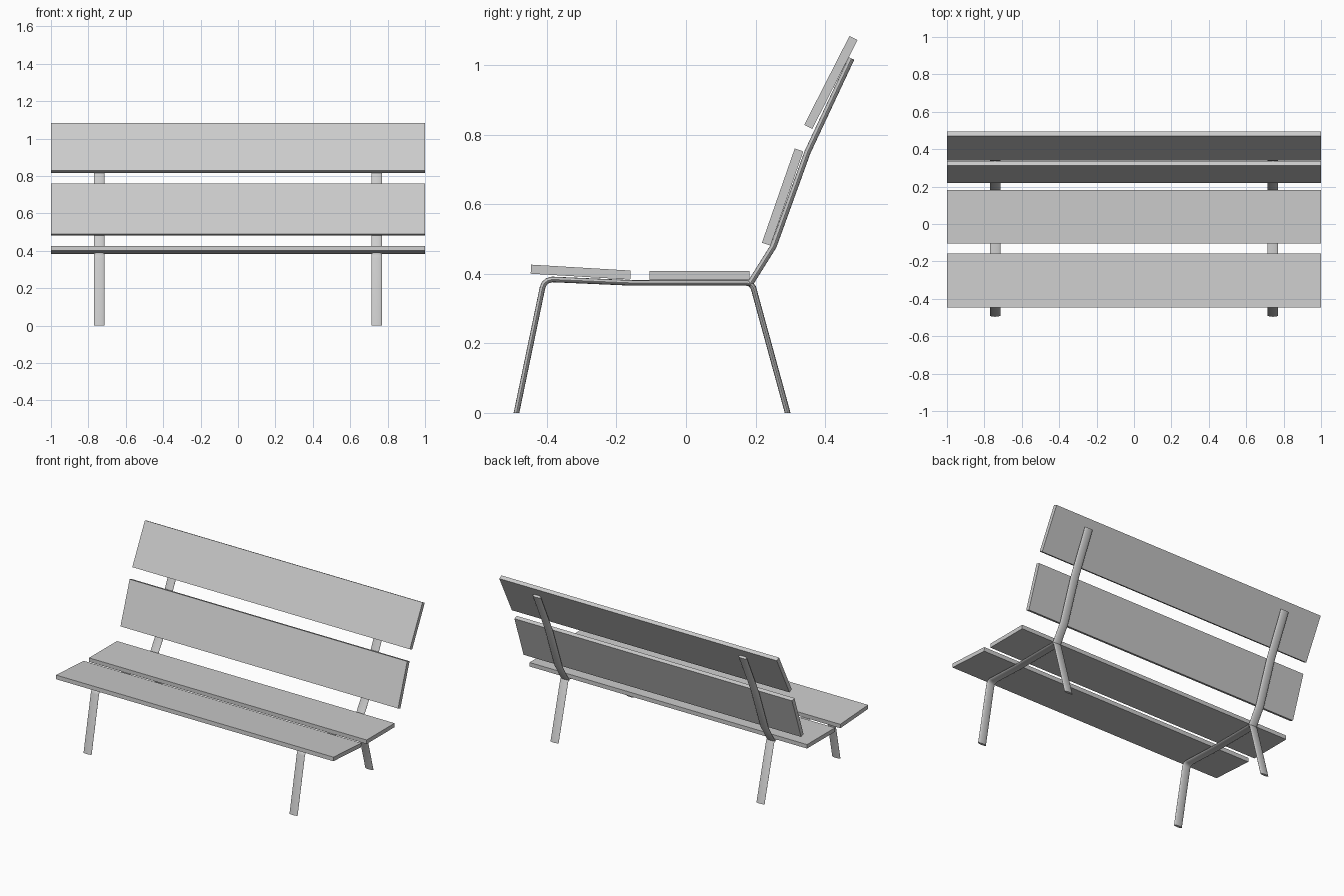
import bpy, bmesh, math
from mathutils import Vector

old = bpy.data.objects.get("Cube")
if old:
    bpy.data.objects.remove(old, do_unlink=True)

grey = bpy.data.materials.new("plain grey")
grey.use_nodes = True
colour = (0.6, 0.6, 0.6, 1)
grey.diffuse_color = colour
grey.node_tree.nodes["Principled BSDF"].inputs["Base Color"].default_value = colour


def finish(name, bm):
    bmesh.ops.recalc_face_normals(bm, faces=bm.faces)
    mesh = bpy.data.meshes.new(name)
    bm.to_mesh(mesh)
    bm.free()
    mesh.materials.append(grey)
    obj = bpy.data.objects.new(name, mesh)
    bpy.context.collection.objects.link(obj)
    return obj


def plank(name, y, z, length, angle):
    """Full-width board, tilted about x."""
    bm = bmesh.new()
    bmesh.ops.create_cube(bm, size=1)
    bmesh.ops.scale(bm, vec=(2, length, 0.026), verts=bm.verts)
    obj = finish(name, bm)
    obj.location = (0, y, z)
    obj.rotation_euler.x = math.radians(angle)


def bar(name, x, path, thick, width=0.058, sides=20):
    """Flattened oval tube swept along a (y, z) path with mitred bends."""
    pts = [Vector(p) for p in path]
    bm = bmesh.new()
    rings = []
    for i, p in enumerate(pts):
        a = (p - pts[i - 1]).normalized() if i else (pts[1] - p).normalized()
        b = (pts[i + 1] - p).normalized() if i < len(pts) - 1 else a
        t = (a + b).normalized()
        n = Vector((-t.y, t.x)) / max(t.dot(a), 0.5)
        ring = []
        for k in range(sides):
            ang = math.tau * k / sides
            q = p + n * math.sin(ang) * thick / 2
            ring.append(bm.verts.new((x + math.cos(ang) * width / 2, q.x, q.y)))
        rings.append(ring)
    for r, s in zip(rings, rings[1:]):
        for k in range(sides):
            j = (k + 1) % sides
            bm.faces.new((r[k], r[j], s[j], s[k]))
    bm.faces.new(rings[0])
    bm.faces.new(rings[-1])
    # Trim feet level with the ground
    bmesh.ops.bisect_plane(bm, geom=bm.verts[:] + bm.edges[:] + bm.faces[:],
                           plane_co=(0, 0, 0), plane_no=(0, 0, -1), clear_outer=True)
    bmesh.ops.holes_fill(bm, edges=[e for e in bm.edges if e.is_boundary])
    obj = finish(name, bm)
    bpy.ops.object.select_all(action="DESELECT")
    obj.select_set(True)
    bpy.context.view_layer.objects.active = obj
    bpy.ops.object.shade_smooth_by_angle(angle=math.radians(35))


# Seat and backrest boards
plank("front_seat_plank", -0.303, 0.405, 0.287, -3.4)
plank("rear_seat_plank", 0.039, 0.395, 0.287, 0)
plank("lower_back_plank", 0.278, 0.621, 0.287, 70.8)
plank("upper_back_plank", 0.417, 0.951, 0.287, 63)

# Bent supports: one bar for legs and seat, one for the backrest
seat_path = [(-0.492, -0.02), (-0.413, 0.36), (-0.408, 0.372), (-0.399, 0.38),
             (-0.385, 0.384), (-0.155, 0.374), (0.175, 0.374), (0.186, 0.371),
             (0.194, 0.36), (0.298, -0.02)]
back_path = [(0.182, 0.368), (0.252, 0.48), (0.35, 0.751), (0.476, 1.02)]
for side, x in (("left", 0.742), ("right", -0.742)):
    bar(side + "_leg_frame", x, seat_path, 0.016)
    bar(side + "_back_support", x, back_path, 0.018)
